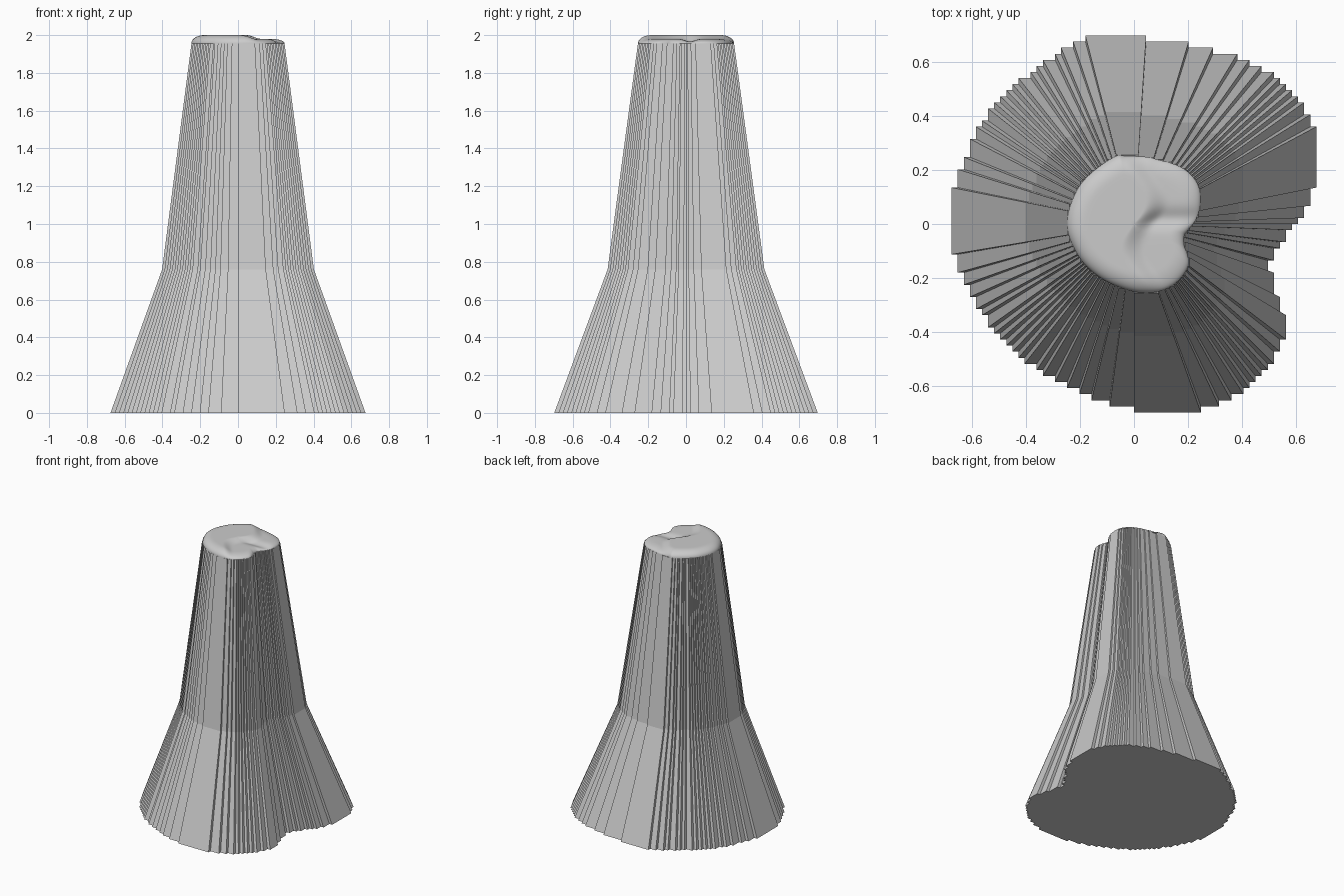
import bpy, bmesh, math
from mathutils import Vector

cube = bpy.data.objects.get("Cube")
if cube:
    bpy.data.objects.remove(cube, do_unlink=True)

grey = bpy.data.materials.new("light grey")
grey.use_nodes = True
grey.diffuse_color = (0.6, 0.6, 0.6, 1)
grey.node_tree.nodes["Principled BSDF"].inputs["Base Color"].default_value = (0.6, 0.6, 0.6, 1)

# Foot outline with a cleft on one side
FOOT = [(.67, .33), (.67, .17), (.62, .03), (.55, -.06), (.51, -.12), (.51, -.22), (.54, -.3),
        (.555, -.41), (.49, -.53), (.38, -.63), (.22, -.69), (.02, -.69), (-.18, -.63),
        (-.35, -.54), (-.5, -.41), (-.6, -.26), (-.67, -.08), (-.67, .1), (-.61, .28),
        (-.52, .43), (-.37, .57), (-.18, .69), (-.09, .69), (.13, .68), (.25, .65),
        (.4, .61), (.52, .55), (.62, .45)]
STEP = 0.0225
TOP_SCALE, TOP_Z = 0.365, 1.955


def spline(points, sub):
    """Closed smooth curve through the points."""
    pts = [Vector(p) for p in points]
    n, out = len(pts), []
    for i in range(n):
        a, b, c, d = (pts[(i + k) % n] for k in (-1, 0, 1, 2))
        for j in range(sub):
            t = j / sub
            out.append(0.5 * (2 * b + (c - a) * t + (2 * a - 5 * b + 4 * c - d) * t * t
                              + (3 * b - a - 3 * c + d) * t ** 3))
    return out


def staircase(points):
    """Snap a dense outline to a grid, leaving only the step corners."""
    cells = []
    for p in points:
        c = (round(p.x / STEP), round(p.y / STEP))
        if cells and c == cells[-1]:
            continue
        if cells and c[0] != cells[-1][0] and c[1] != cells[-1][1]:
            cells.append((c[0], cells[-1][1]))
        cells.append(c)
    if cells[0] == cells[-1]:
        cells.pop()
    n, out = len(cells), []
    for i, b in enumerate(cells):
        a, c = cells[i - 1], cells[(i + 1) % n]
        if (b[0] - a[0]) * (c[1] - b[1]) != (b[1] - a[1]) * (c[0] - b[0]):
            out.append(Vector(b) * STEP)
    return out


def add_ring(bm, outline, scale, z):
    return [bm.verts.new((p.x * scale, p.y * scale, z)) for p in outline]


def bridge(bm, low, high):
    n = len(low)
    for i in range(n):
        j = (i + 1) % n
        bm.faces.new((low[i], low[j], high[j], high[i]))


def finish(bm, name, smooth):
    bmesh.ops.recalc_face_normals(bm, faces=bm.faces)
    for f in bm.faces:
        f.smooth = smooth
    mesh = bpy.data.meshes.new(name)
    bm.to_mesh(mesh)
    bm.free()
    mesh.materials.append(grey)
    obj = bpy.data.objects.new(name, mesh)
    bpy.context.collection.objects.link(obj)
    return obj


# Ribbed body: flared skirt below, steeper stem above
steps = staircase(spline(FOOT, 60))
bm = bmesh.new()
rings = [add_ring(bm, steps, s, z) for s, z in ((1, 0), (0.595, 0.76), (TOP_SCALE, TOP_Z))]
for low, high in zip(rings, rings[1:]):
    bridge(bm, low, high)
bm.faces.new(rings[0])
bm.faces.new(rings[-1])
finish(bm, "ribbed_body", False)


# Rounded crown with one high lobe and two lower lobes split by a groove
def ease(t):
    t = min(max(t, 0), 1)
    return t * t * (3 - 2 * t)


def crown_height(x, y, r):
    edge = math.sqrt(max(0, 1 - max(0, (r - 0.72) / 0.28) ** 2))
    ridge = 0.03 + 0.045 * math.sin(y * 18)
    side = ease((x - ridge + 0.03) / 0.08)
    groove = 0.014 * math.exp(-((y - 0.02) / 0.035) ** 2)
    return TOP_Z + edge * (0.045 - side * (0.02 + groove))


bm = bmesh.new()
outline = spline(FOOT, 5)
previous = None
LEVELS = 24
for k in range(LEVELS):
    r = math.sin(math.pi / 2 * (1 - k / LEVELS))
    ring = add_ring(bm, outline, TOP_SCALE * r, 0)
    for v in ring:
        v.co.z = crown_height(v.co.x, v.co.y, r)
    if previous:
        bridge(bm, previous, ring)
    previous = ring
centre = bm.verts.new((0, 0, crown_height(0, 0, 0)))
for i, v in enumerate(previous):
    bm.faces.new((v, previous[(i + 1) % len(previous)], centre))
finish(bm, "rounded_crown", True)
